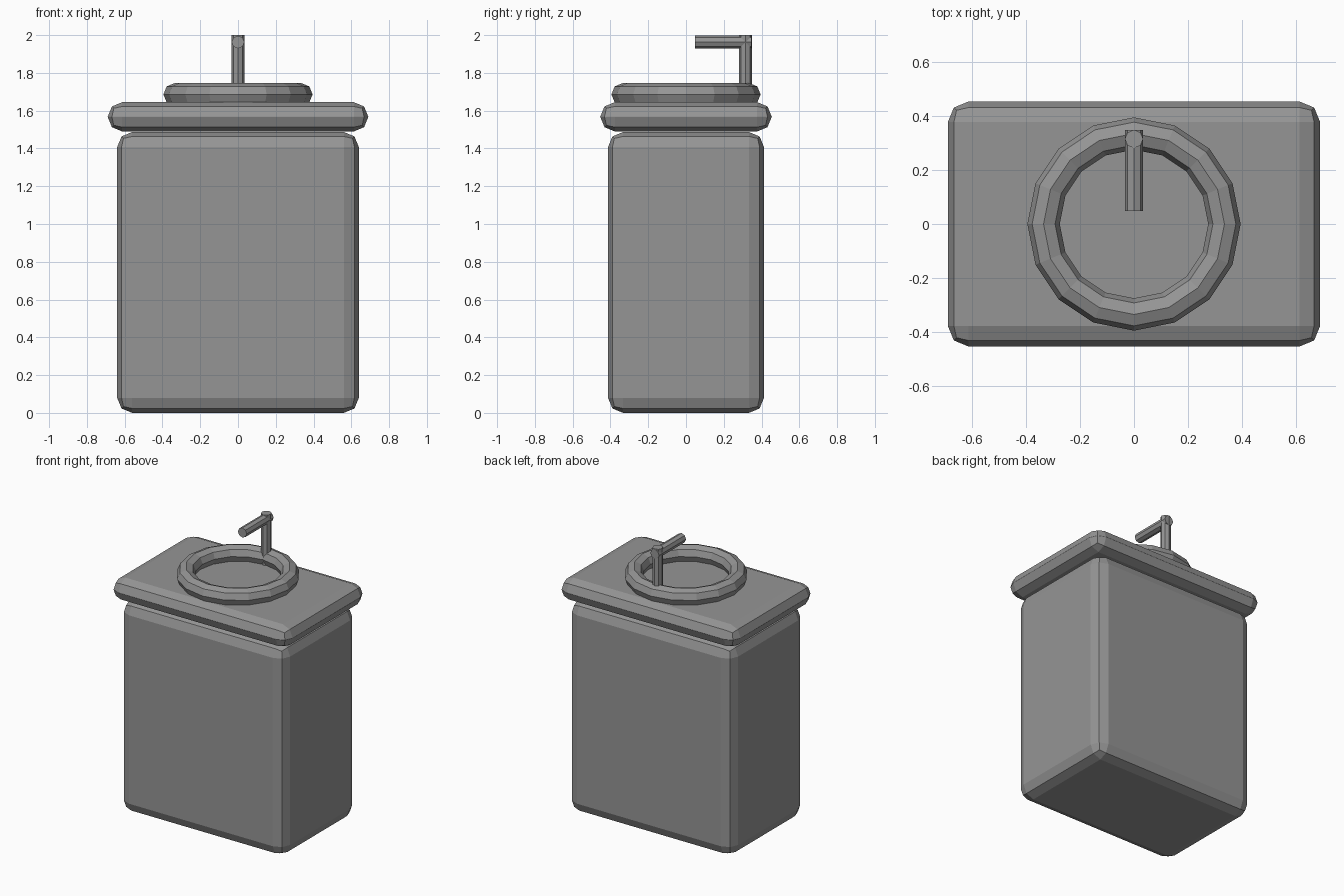
import bpy
import math

cube = bpy.data.objects.get("Cube")
if cube:
    bpy.data.objects.remove(cube, do_unlink=True)

GREY = (0.3, 0.3, 0.3, 1)
grey = bpy.data.materials.new("plain_grey")
grey.use_nodes = True
grey.diffuse_color = GREY
grey.node_tree.nodes["Principled BSDF"].inputs["Base Color"].default_value = GREY


def finish(name):
    obj = bpy.context.object
    obj.name = name
    obj.data.materials.append(grey)
    return obj


def bevelled_box(name, width, depth, bottom, top, bevel):
    bpy.ops.mesh.primitive_cube_add(size=1, location=(0, 0, (bottom + top) / 2))
    obj = finish(name)
    obj.scale = (width, depth, top - bottom)
    bpy.ops.object.transform_apply(location=False, rotation=False, scale=True)
    mod = obj.modifiers.new("rounded_edges", "BEVEL")
    mod.width = bevel
    mod.segments = 2


def pipe(name, length, location, tilt=0):
    bpy.ops.mesh.primitive_cylinder_add(vertices=8, radius=0.034, depth=length,
                                        location=location, rotation=(tilt, 0, 0))
    finish(name)


# Cabinet and countertop
bevelled_box("cabinet", 1.28, 0.826, 0, 1.487, 0.08)
bevelled_box("countertop", 1.38, 0.908, 1.49, 1.645, 0.077)

# Raised basin rim
bpy.ops.mesh.primitive_torus_add(major_segments=16, minor_segments=8,
                                 major_radius=0.335, minor_radius=0.06,
                                 location=(0, 0, 1.686))
finish("basin_rim")

# Tap: upright pipe with a forward spout
pipe("tap_post", 0.4, (0, 0.315, 1.8))
pipe("tap_spout", 0.3, (0, 0.198, 1.963), math.pi / 2)
